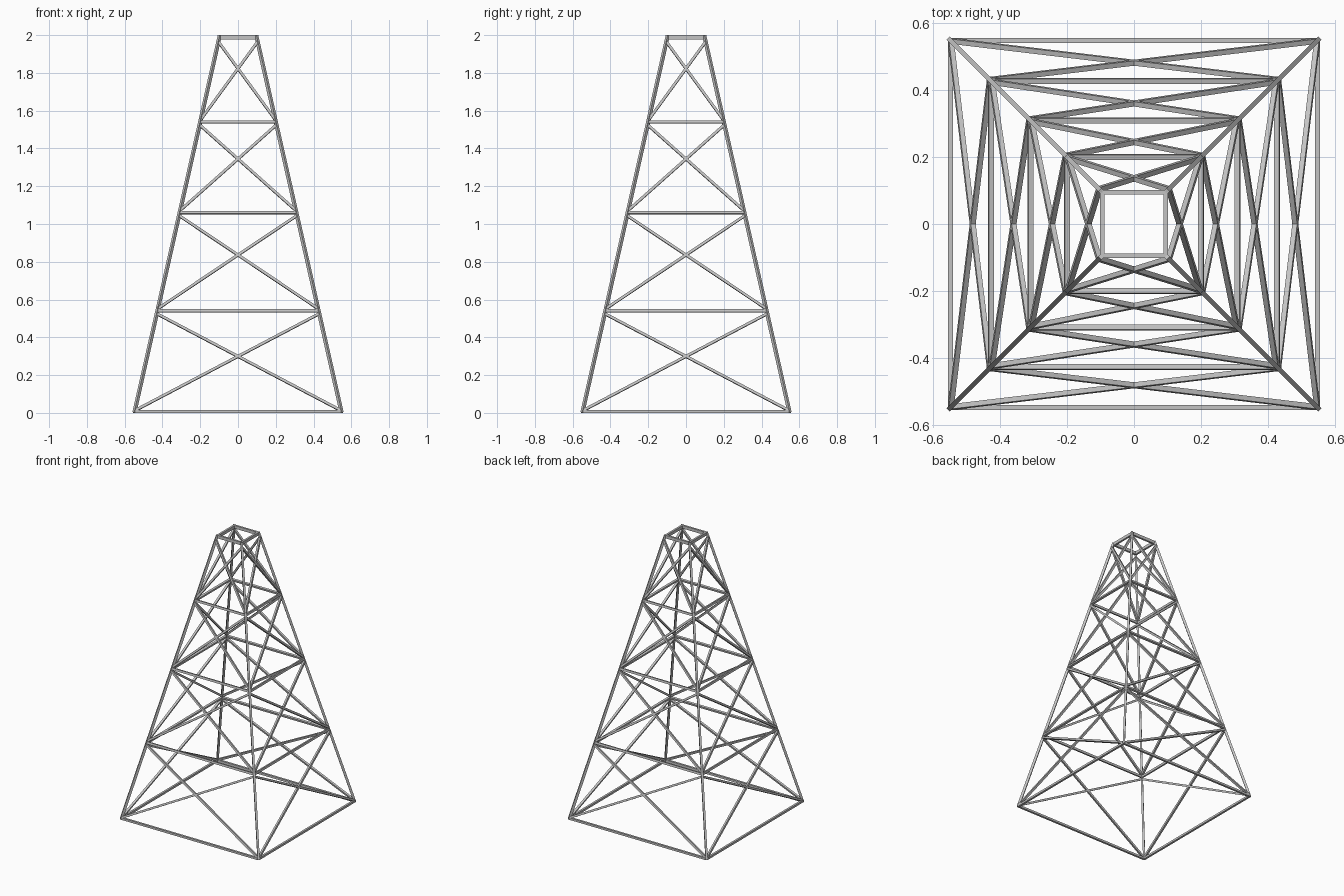
import bpy, bmesh
from math import pi
from mathutils import Vector, Matrix

if "Cube" in bpy.data.objects:
    bpy.data.objects.remove(bpy.data.objects["Cube"], do_unlink=True)

steel = bpy.data.materials.new("light grey steel")
steel.use_nodes = True
steel.diffuse_color = (0.55, 0.55, 0.55, 1)
steel.node_tree.nodes["Principled BSDF"].inputs["Base Color"].default_value = steel.diffuse_color

BAR = 0.015
SLOPE = 0.2265
LEVELS = [0.0, 0.54, 1.06, 1.54, 2.0]


def half(z):
    """Half width of the tower at the leg centres."""
    return 0.549 - SLOPE * z


def node(side, z, inset=0.0):
    """Joint on the left or right leg of the front face."""
    reach = half(z) - inset
    return Vector((side * reach, -reach, z))


def beam(bm, a, b, facing, width=BAR, depth=BAR):
    """Square bar from a to b with one side turned towards facing."""
    along = (b - a).normalized()
    out = (facing - along * facing.dot(along)).normalized()
    across = along.cross(out)
    turn = Matrix((across, out, along)).transposed().to_4x4()
    size = Matrix.Diagonal((width, depth, (b - a).length, 1))
    bmesh.ops.create_cube(bm, size=1, matrix=Matrix.Translation((a + b) / 2) @ turn @ size)


def part(name, bars):
    """Make a part for the front face and repeat it round the four sides."""
    bm = bmesh.new()
    for bar in bars:
        beam(bm, *bar)
    front = bm.verts[:] + bm.edges[:] + bm.faces[:]
    for i in range(1, 4):
        copy = bmesh.ops.duplicate(bm, geom=front)["geom"]
        verts = [v for v in copy if isinstance(v, bmesh.types.BMVert)]
        bmesh.ops.rotate(bm, verts=verts, matrix=Matrix.Rotation(i * pi / 2, 3, "Z"))
    mesh = bpy.data.meshes.new(name)
    bm.to_mesh(mesh)
    bm.free()
    mesh.materials.append(steel)
    bpy.context.collection.objects.link(bpy.data.objects.new(name, mesh))


face_normal = Vector((0, -1, SLOPE))
flat_normal = Vector((0, -1, 0))

# Corner legs, turned to face outwards along the diagonals
part("corner_legs", [(node(-1, 0.002), node(-1, 1.998), Vector((-1, -1, 0)), 0.014, 0.017)])

# Level frames at the foot and the top
part("base_frame", [(node(-1, 0.008), node(1, 0.008), flat_normal)])
part("top_frame", [(node(-1, 1.989, 0.004), node(1, 1.989, 0.004), flat_normal, 0.022, 0.014)])

# Horizontal rails lying in the sloping sides
part("side_rails", [(node(-1, z), node(1, z), face_normal) for z in LEVELS[1:-1]])

# Crossed braces in every panel
part("cross_braces", [(node(s, low + 0.012), node(-s, high - 0.015 - 0.02 * (high == 2)), face_normal, 0.014)
                      for low, high in zip(LEVELS, LEVELS[1:]) for s in (-1, 1)])
